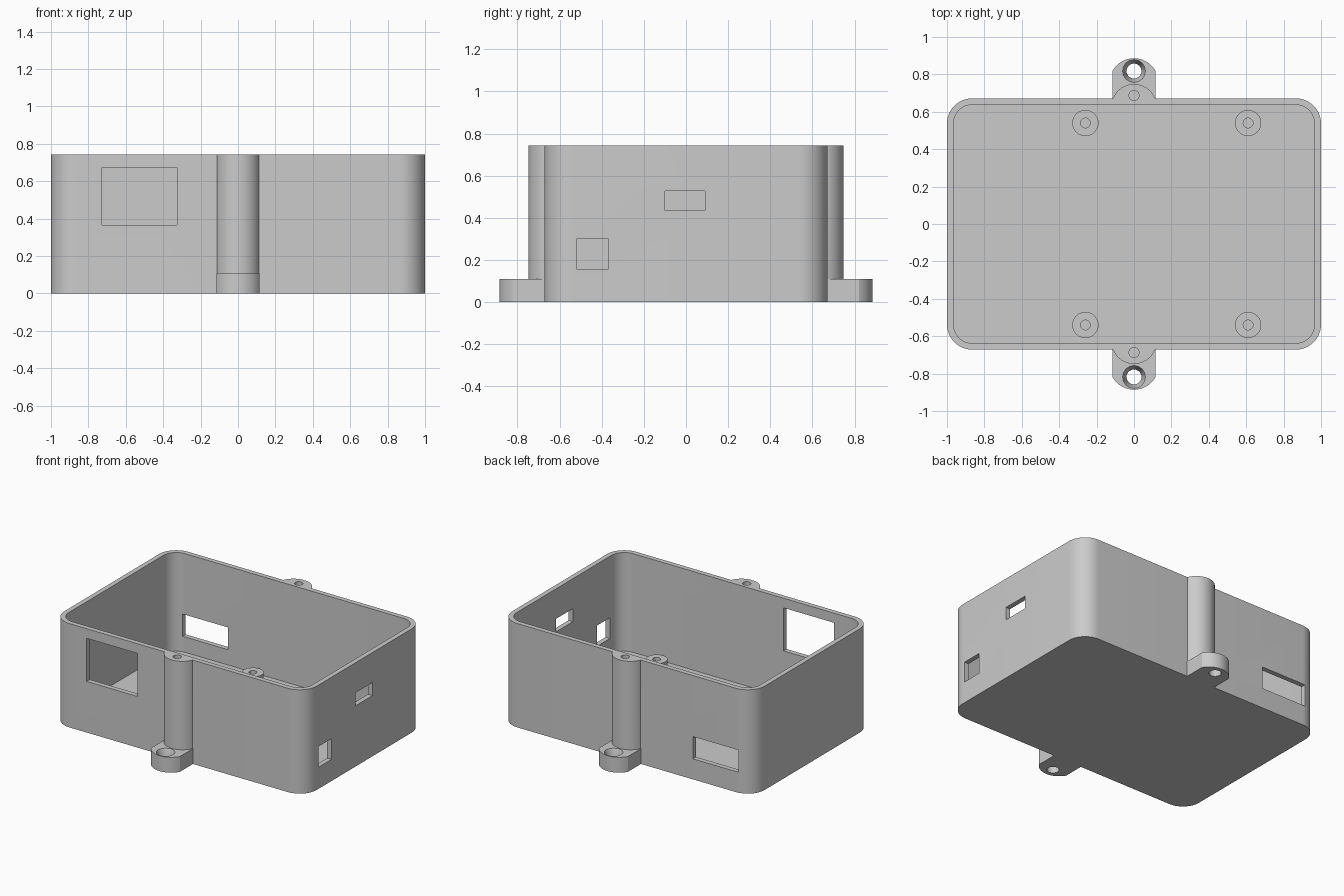
import bpy, bmesh
from math import sin, cos, pi, asin

cube = bpy.data.objects.get("Cube")
if cube:
    bpy.data.objects.remove(cube, do_unlink=True)

grey = bpy.data.materials.new("light grey plastic")
grey.use_nodes = True
COLOUR = (0.6, 0.6, 0.6, 1)
grey.diffuse_color = COLOUR
grey.node_tree.nodes["Principled BSDF"].inputs["Base Color"].default_value = COLOUR

W, D, H = 1.0, 0.672, 0.743       # half width, half depth, height
WALL, FLOOR, CORNER = 0.035, 0.037, 0.135
EAR_H = 0.11


def finish(name, bm):
    bmesh.ops.recalc_face_normals(bm, faces=bm.faces)
    mesh = bpy.data.meshes.new(name)
    bm.to_mesh(mesh)
    bm.free()
    mesh.materials.append(grey)
    obj = bpy.data.objects.new(name, mesh)
    bpy.context.collection.objects.link(obj)
    return obj


def prism(name, outline, z0, z1):
    bm = bmesh.new()
    face = bm.faces.new([bm.verts.new((x, y, z0)) for x, y in outline])
    top = bmesh.ops.extrude_face_region(bm, geom=[face])["geom"]
    verts = [v for v in top if isinstance(v, bmesh.types.BMVert)]
    bmesh.ops.translate(bm, verts=verts, vec=(0, 0, z1 - z0))
    return finish(name, bm)


def arc(cx, cy, r, a0, a1, n):
    return [(cx + r * cos(a0 + (a1 - a0) * i / n), cy + r * sin(a0 + (a1 - a0) * i / n))
            for i in range(n + 1)]


def rounded_rect(hx, hy, r):
    pts = []
    for k, (sx, sy) in enumerate([(1, 1), (-1, 1), (-1, -1), (1, -1)]):
        pts += arc(sx * (hx - r), sy * (hy - r), r, k * pi / 2, (k + 1) * pi / 2, 12)
    return pts


def tongue(half, root, spring, tip, side):
    # straight sides from the root, closed by a shallow arc reaching the tip
    rise = tip - spring
    r = (half * half + rise * rise) / (2 * rise)
    a = asin(half / r)
    pts = [(half, root)] + arc(0, tip - r, r, pi / 2 - a, pi / 2 + a, 24) + [(-half, root)]
    return [(x, y * side) for x, y in pts]


def cone(name, x, y, z0, z1, r0, r1):
    bm = bmesh.new()
    bmesh.ops.create_cone(bm, cap_ends=True, segments=40, radius1=r0, radius2=r1, depth=z1 - z0)
    bmesh.ops.translate(bm, verts=bm.verts, vec=(x, y, (z0 + z1) / 2))
    return finish(name, bm)


def block(name, lo, hi):
    (x0, y0, z0), (x1, y1, z1) = lo, hi
    return prism(name, [(x0, y0), (x1, y0), (x1, y1), (x0, y1)], z0, z1)


def combine(target, other, operation):
    mod = target.modifiers.new("combine", "BOOLEAN")
    mod.operation, mod.solver, mod.object = operation, "EXACT", other
    bpy.context.view_layer.objects.active = target
    bpy.ops.object.modifier_apply(modifier=mod.name)
    bpy.data.objects.remove(other, do_unlink=True)


def smooth(obj):
    bpy.ops.object.select_all(action="DESELECT")
    obj.select_set(True)
    bpy.context.view_layer.objects.active = obj
    bpy.ops.object.shade_smooth_by_angle(angle=pi / 6)


# Outer body with screw columns and mounting ears, front and back
body = prism("enclosure", rounded_rect(W, D, CORNER), 0, H)
for s in (-1, 1):
    combine(body, prism("ear", tongue(0.114, D - 0.02, 0.82, 0.886, s), 0, EAR_H), "UNION")
    combine(body, prism("column", tongue(0.112, D - 0.015, D, 0.748, s), 0.05, H), "UNION")

# Hollow interior
combine(body, prism("cavity", rounded_rect(W - WALL, D - WALL, CORNER - WALL), FLOOR, H + 0.1),
        "DIFFERENCE")

# Lid screw holes and countersunk mounting holes
for s in (-1, 1):
    combine(body, cone("lid_hole", 0, s * 0.687, H - 0.3, H + 0.05, 0.027, 0.027), "DIFFERENCE")
    combine(body, cone("ear_hole", 0, s * 0.818, -0.05, EAR_H + 0.05, 0.04, 0.04), "DIFFERENCE")
    combine(body, cone("countersink", 0, s * 0.818, 0.05, EAR_H + 0.001, 0.04, 0.061), "DIFFERENCE")

# Wall openings: front, back, and two on the +x side
openings = [((-0.727, -0.72, 0.366), (-0.327, -0.6, 0.674)),
            ((-0.884, 0.6, 0.147), (-0.525, 0.72, 0.306)),
            ((0.9, -0.518, 0.155), (1.1, -0.371, 0.303)),
            ((0.9, -0.1, 0.435), (1.1, 0.09, 0.528))]
for lo, hi in openings:
    combine(body, block("opening", lo, hi), "DIFFERENCE")
smooth(body)

# Circuit board standoffs on the floor
for x, side in ((-0.26, "right"), (0.61, "left")):
    for y, end in ((-0.54, "front"), (0.54, "back")):
        post = cone(f"standoff_{end}_{side}", x, y, FLOOR - 0.01, 0.094, 0.07, 0.07)
        combine(post, cone("pilot_hole", x, y, FLOOR, 0.2, 0.026, 0.026), "DIFFERENCE")
        smooth(post)
